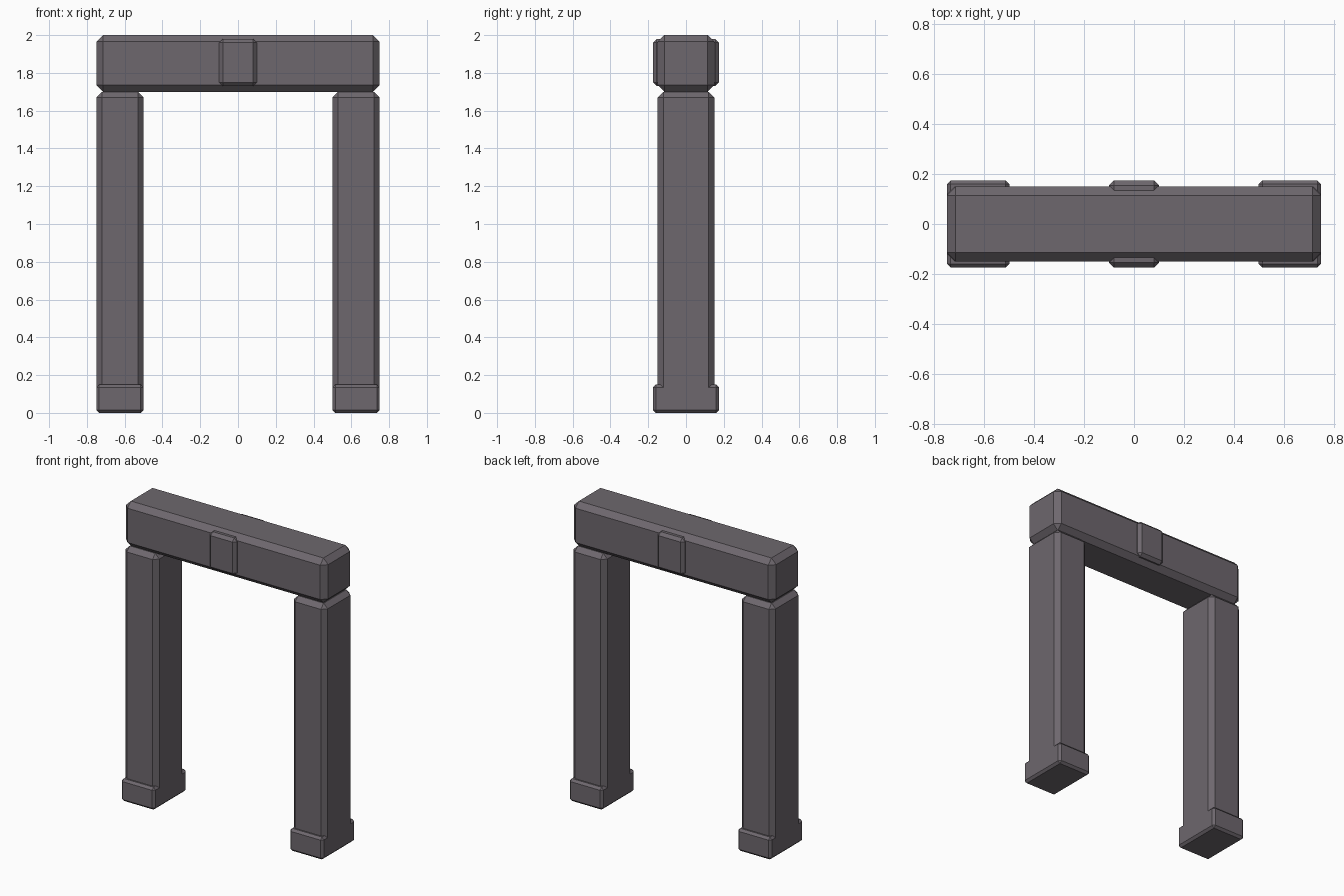
import bpy
import bmesh
from mathutils import Vector

cube = bpy.data.objects.get("Cube")
if cube:
    bpy.data.objects.remove(cube, do_unlink=True)

# One flat stone colour
stone = bpy.data.materials.new("dark_stone")
stone.use_nodes = True
colour = (0.155, 0.137, 0.155, 1)
stone.diffuse_color = colour
stone.node_tree.nodes["Principled BSDF"].inputs["Base Color"].default_value = colour


def block(name, low, high, chamfer):
    """Chamfered stone block between two opposite corners."""
    low, high = Vector(low), Vector(high)
    size, centre = high - low, (low + high) / 2
    bm = bmesh.new()
    bmesh.ops.create_cube(bm, size=1)
    for v in bm.verts:
        v.co = Vector(a * b for a, b in zip(v.co, size))
    bmesh.ops.bevel(bm, geom=bm.edges[:], offset=chamfer, offset_type='OFFSET',
                    segments=1, profile=0.5, affect='EDGES')
    bmesh.ops.recalc_face_normals(bm, faces=bm.faces[:])
    mesh = bpy.data.meshes.new(name)
    bm.to_mesh(mesh)
    bm.free()
    mesh.materials.append(stone)
    obj = bpy.data.objects.new(name, mesh)
    obj.location = centre
    bpy.context.scene.collection.objects.link(obj)
    return obj


# Crossbeam and the centre block showing on both faces
block("lintel", (-0.75, -0.15, 1.70), (0.75, 0.15, 2.0), 0.035)
block("keystone", (-0.10, -0.175, 1.73), (0.10, 0.175, 1.98), 0.02)

# Pillars with wider feet
for side, inner, outer in (("left", 0.5, 0.75), ("right", -0.75, -0.5)):
    block(side + "_pillar", (inner, -0.15, 0), (outer, 0.15, 1.70), 0.03)
    block(side + "_foot", (inner, -0.175, 0), (outer, 0.175, 0.15), 0.015)
